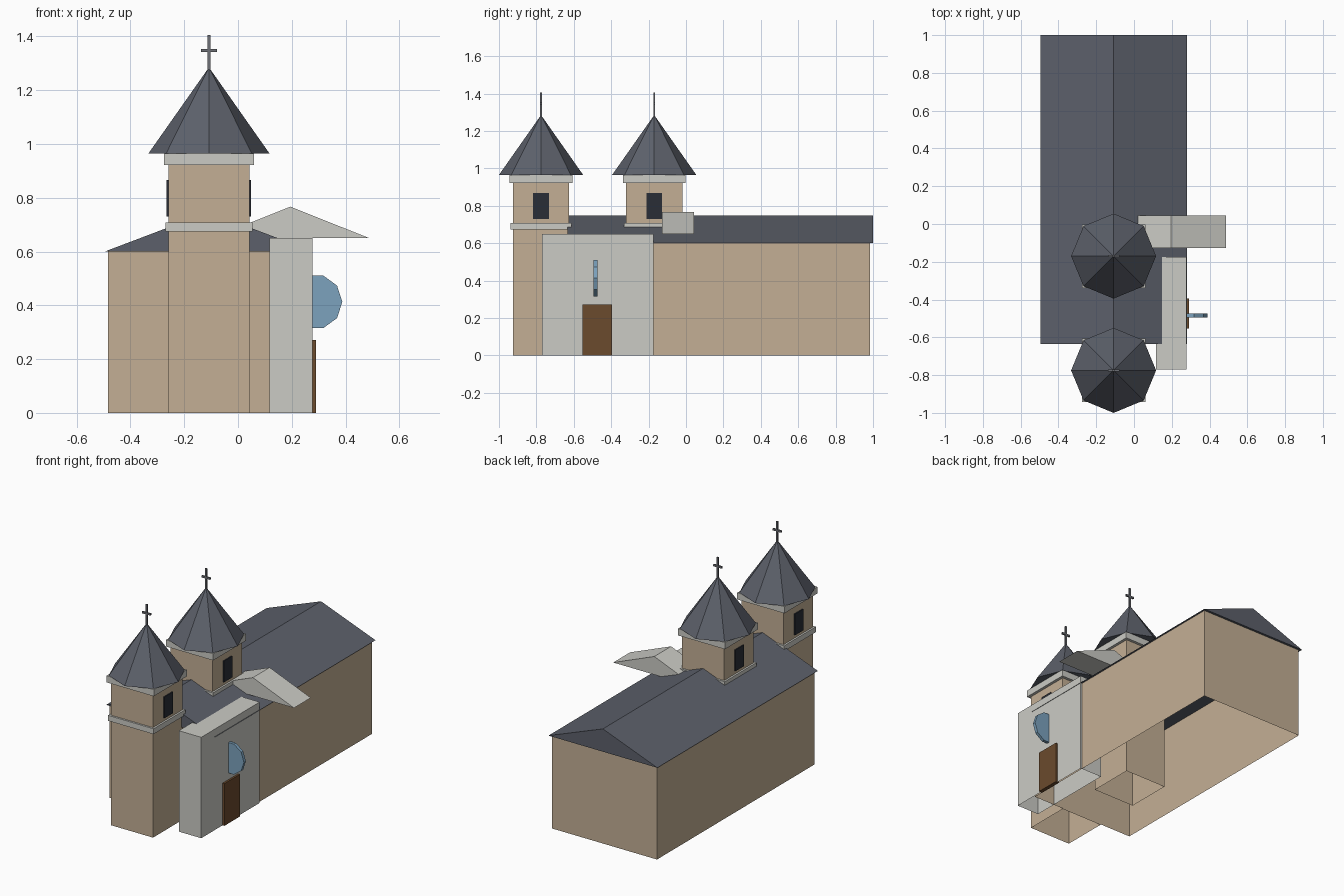
import bpy, bmesh, math

if "Cube" in bpy.data.objects:
    bpy.data.objects.remove(bpy.data.objects["Cube"])

def mat(name, r, g, b):
    m = bpy.data.materials.new(name)
    m.diffuse_color = (r, g, b, 1)
    m.use_nodes = True
    m.node_tree.nodes["Principled BSDF"].inputs["Base Color"].default_value = m.diffuse_color
    return m

TAN = mat("sandstone", 0.55, 0.43, 0.30)
STONE = mat("pale_stone", 0.60, 0.60, 0.56)
SLATE = mat("slate", 0.107, 0.117, 0.145)
WOOD = mat("wood", 0.147, 0.069, 0.026)
GLASS = mat("glass", 0.20, 0.36, 0.51)
DARK = mat("dark_opening", 0.023, 0.027, 0.037)
METAL = mat("metal", 0.155, 0.16, 0.18)

def finish(name, bm, material):
    bmesh.ops.recalc_face_normals(bm, faces=bm.faces)
    me = bpy.data.meshes.new(name)
    bm.to_mesh(me)
    bm.free()
    me.materials.append(material)
    ob = bpy.data.objects.new(name, me)
    bpy.context.collection.objects.link(ob)
    return ob

def box(name, x, y, z, material, no_bottom=False, no_top=False):
    """Box from (min, max) ranges, optionally open below or above."""
    bm = bmesh.new()
    bmesh.ops.create_cube(bm, size=1)
    for v in bm.verts:
        v.co = [r[0] if c < 0 else r[1] for c, r in zip(v.co, (x, y, z))]
    bm.normal_update()
    gone = [f for f in bm.faces if (no_bottom and f.normal.z < -0.5)
            or (no_top and f.normal.z > 0.5)]
    bmesh.ops.delete(bm, geom=gone, context='FACES')
    return finish(name, bm, material)

def prism(name, profile, y0, y1, material):
    """Extrude an (x, z) profile along y."""
    bm = bmesh.new()
    face = bm.faces.new([bm.verts.new((x, y0, z)) for x, z in profile])
    ext = bmesh.ops.extrude_face_region(bm, geom=[face])["geom"]
    for v in ext:
        if isinstance(v, bmesh.types.BMVert):
            v.co.y = y1
    return finish(name, bm, material)

def around(c, h):
    return (c - h, c + h)

CX = -0.108  # centre line of nave and towers

# Nave walls (open below) and gabled roof
box("nave_walls", around(CX, 0.375), (-0.62, 0.985), (0, 0.6), TAN, True, True)
prism("nave_roof", [(CX - 0.388, 0.6), (CX + 0.388, 0.6), (CX, 0.747)],
      -0.634, 1.0, SLATE)

# Side entrance block with its gable
box("entrance_block", (0.117, 0.277), (-0.77, -0.175), (0, 0.65), STONE, True)
prism("entrance_gable", [(-0.098, 0.65), (0.488, 0.65), (0.195, 0.767)],
      -0.127, 0.044, STONE)
box("door", (0.265, 0.29), (-0.553, -0.395), (0, 0.272), WOOD)

# Ten-sided round window standing out of the entrance wall
ring = [(0.285 + 0.103 * math.cos(i * math.tau / 10),
         0.413 + 0.103 * math.sin(i * math.tau / 10)) for i in range(10)]
prism("round_window", ring, -0.494, -0.474, GLASS)

def tower(prefix, cy):
    # Shaft and the two bands
    box(prefix + "_shaft", around(CX, 0.15), around(cy, 0.15), (0, 0.925), TAN, True, True)
    box(prefix + "_lower_band", around(CX, 0.162), around(cy, 0.162), (0.674, 0.709), STONE)
    box(prefix + "_cornice", around(CX, 0.168), around(cy, 0.168), (0.922, 0.965), STONE)
    # Belfry openings on both sides
    for side, s in (("left", -1), ("right", 1)):
        box(f"{prefix}_{side}_opening", around(CX + s * 0.15, 0.007),
            around(cy, 0.0425), (0.73, 0.867), DARK)
    # Eight-sided spire
    bm = bmesh.new()
    bmesh.ops.create_cone(bm, cap_ends=True, segments=8, radius1=0.225,
                          radius2=0, depth=0.32)
    bmesh.ops.translate(bm, verts=bm.verts, vec=(CX, cy, 1.125))
    finish(prefix + "_spire", bm, SLATE)
    # Cross
    box(prefix + "_cross_post", around(CX, 0.006), around(cy, 0.005), (1.275, 1.406), METAL)
    box(prefix + "_cross_arm", around(CX, 0.03), around(cy, 0.005), (1.342, 1.354), METAL)

tower("front_tower", -0.775)
tower("rear_tower", -0.17)
